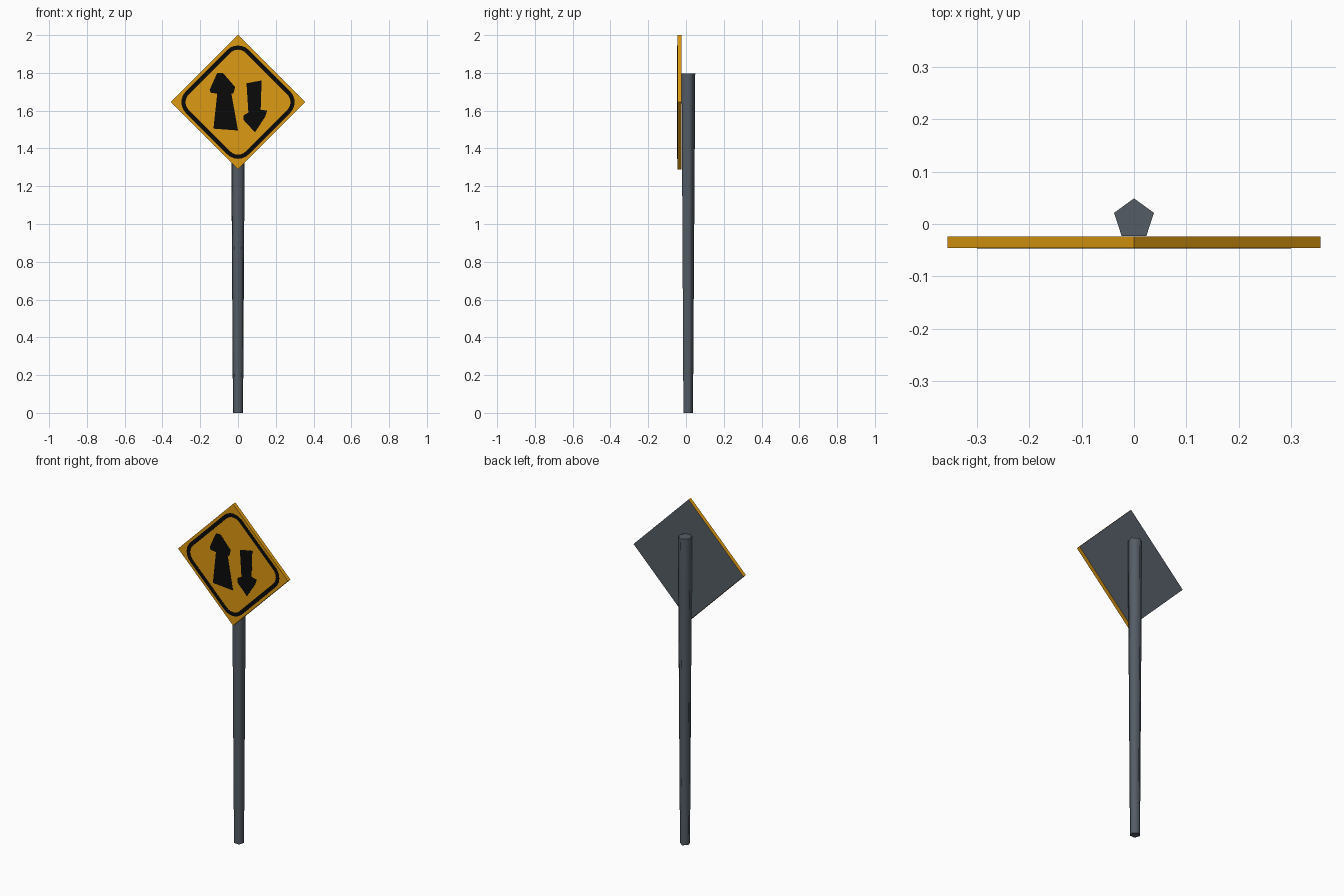
import bpy, bmesh, math

if "Cube" in bpy.data.objects:
    bpy.data.objects.remove(bpy.data.objects["Cube"])

SIGN_Z = 1.645       # centre height of the diamond
FRONT_Y = -0.046     # painted face of the panel
BACK_Y = -0.0235


def material(name, rgb):
    m = bpy.data.materials.new(name)
    m.diffuse_color = (*rgb, 1)
    m.use_nodes = True
    m.node_tree.nodes["Principled BSDF"].inputs["Base Color"].default_value = m.diffuse_color
    return m


orange = material("sign_orange", (0.73, 0.32, 0.006))
black = material("paint_black", (0.003, 0.003, 0.003))
grey = material("metal_grey", (0.09, 0.108, 0.13))


def finish(bm, name, *mats):
    bmesh.ops.recalc_face_normals(bm, faces=bm.faces)
    me = bpy.data.meshes.new(name)
    bm.to_mesh(me)
    bm.free()
    for m in mats:
        me.materials.append(m)
    ob = bpy.data.objects.new(name, me)
    bpy.context.collection.objects.link(ob)
    return ob


def plate(bm, outline, y0, y1):
    """Extrude an (x, z) outline between two depths."""
    f = bm.faces.new([bm.verts.new((x, y0, z)) for x, z in outline])
    ext = bmesh.ops.extrude_face_region(bm, geom=[f])
    for v in ext["geom"]:
        if isinstance(v, bmesh.types.BMVert):
            v.co.y = y1


def rounded_diamond(half, radius, steps=6):
    """Diamond outline around the sign centre with rounded corners."""
    c = half - radius * math.sqrt(2)
    pts = []
    for k in range(4):
        a = k * math.pi / 2
        for i in range(steps + 1):
            t = a - math.pi / 4 + math.pi / 2 * i / steps
            pts.append((c * math.cos(a) + radius * math.cos(t),
                        SIGN_Z + c * math.sin(a) + radius * math.sin(t)))
    return pts


# Five-sided pole, slightly wider at the top
bm = bmesh.new()
bmesh.ops.create_cone(bm, cap_ends=True, segments=5, radius1=0.028, radius2=0.04, depth=1.797)
for v in bm.verts:
    r = math.hypot(v.co.x, v.co.y)
    k = round(math.atan2(v.co.x, v.co.y) / (math.tau / 5))
    a = k * math.tau / 5          # one corner points to the back
    v.co = (r * math.sin(a), r * math.cos(a) + 0.009, v.co.z + 0.8985)
bm.normal_update()
for f in bm.faces:
    f.smooth = abs(f.normal.z) < 0.5
for e in bm.edges:
    e.smooth = all(f.smooth for f in e.link_faces)
finish(bm, "pole", grey)

# Diamond panel: orange front and rim, grey back
bm = bmesh.new()
H = 0.356
plate(bm, [(H, SIGN_Z), (0, SIGN_Z + H), (-H, SIGN_Z), (0, SIGN_Z - H)], FRONT_Y, BACK_Y)
panel = finish(bm, "sign_panel", orange, grey)
for p in panel.data.polygons:
    p.material_index = 1 if p.normal.y > 0.5 else 0

# Painted border: ring between two rounded diamonds
bm = bmesh.new()
W = 0.022
loops = [[bm.verts.new((x, y, z)) for x, z in rounded_diamond(h, r)]
         for h, r, y in ((0.333, 0.08, FRONT_Y), (0.333, 0.08, FRONT_Y - 0.001),
                         (0.333 - W * math.sqrt(2), 0.08 - W, FRONT_Y - 0.001),
                         (0.333 - W * math.sqrt(2), 0.08 - W, FRONT_Y))]
n = len(loops[0])
for j in range(4):
    a, b = loops[j], loops[(j + 1) % 4]
    for i in range(n):
        bm.faces.new((a[i], a[(i + 1) % n], b[(i + 1) % n], b[i]))
finish(bm, "border", black)

# Painted arrows
arrows = {
    "up_arrow": [(-.11, 1.80), (-.08, 1.80), (-.015, 1.725), (-.025, 1.69), (-.035, 1.69),
                 (0, 1.495), (-.13, 1.505), (-.11, 1.69), (-.145, 1.695), (-.15, 1.71)],
    "down_arrow": [(.045, 1.745), (.125, 1.76), (.12, 1.605), (.155, 1.60), (.145, 1.57),
                   (.09, 1.485), (.03, 1.55), (.03, 1.575), (.055, 1.59)],
}
for name, outline in arrows.items():
    bm = bmesh.new()
    plate(bm, outline, FRONT_Y, FRONT_Y - 0.001)
    finish(bm, name, black)
